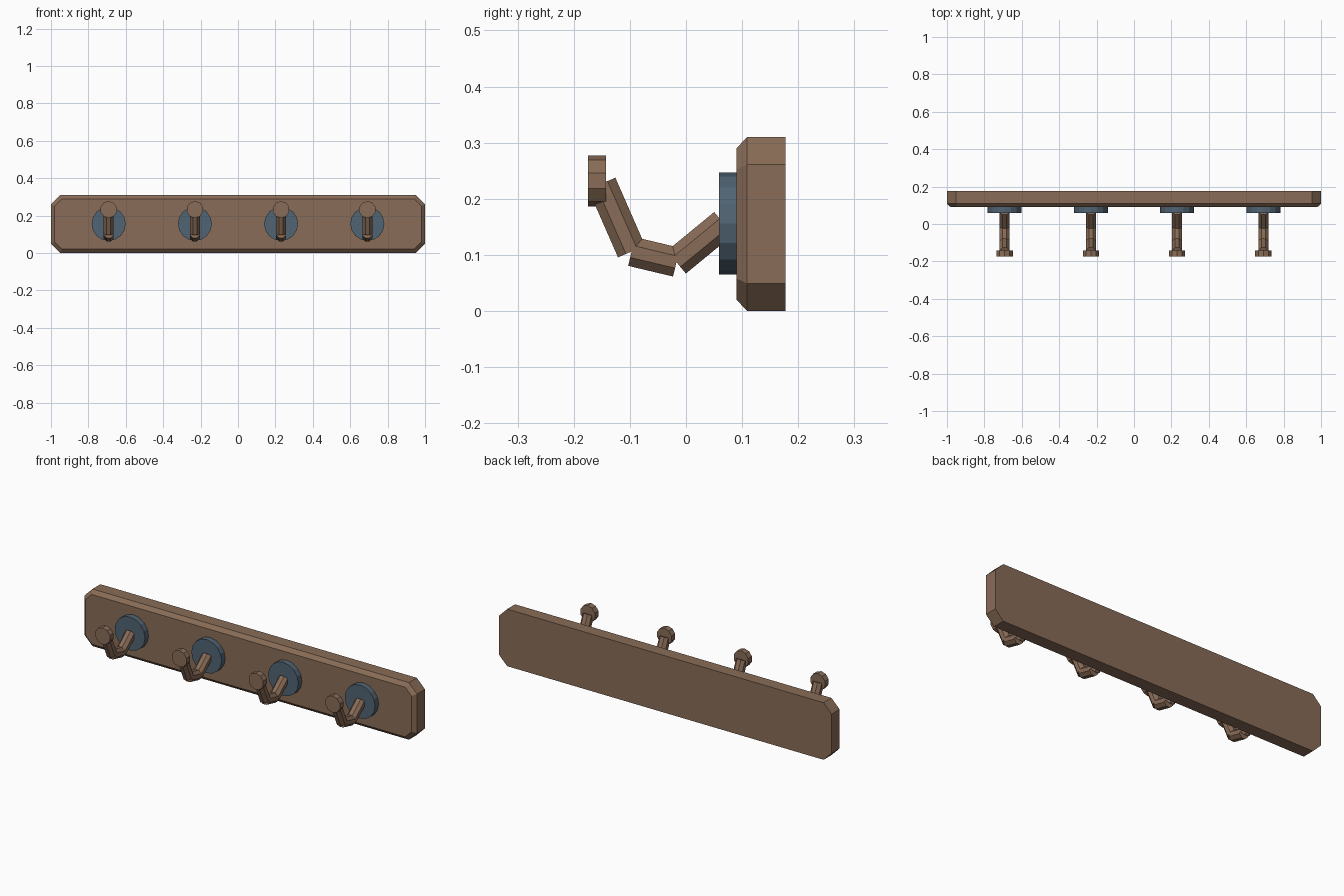
import bpy
import bmesh
import math
from mathutils import Vector, Matrix

cube = bpy.data.objects.get("Cube")
if cube:
    bpy.data.objects.remove(cube, do_unlink=True)


def make_material(name, rgb):
    mat = bpy.data.materials.new(name)
    mat.use_nodes = True
    mat.diffuse_color = (*rgb, 1)
    mat.node_tree.nodes["Principled BSDF"].inputs["Base Color"].default_value = (*rgb, 1)
    return mat


wood = make_material("brown wood", (0.25, 0.15, 0.095))
metal = make_material("slate blue metal", (0.08, 0.125, 0.17))


def add_object(name, bm, mat):
    bmesh.ops.recalc_face_normals(bm, faces=bm.faces)
    mesh = bpy.data.meshes.new(name)
    bm.to_mesh(mesh)
    bm.free()
    mesh.materials.append(mat)
    obj = bpy.data.objects.new(name, mesh)
    bpy.context.collection.objects.link(obj)
    return obj


def add_rod(name, start, end, radius, sides, mat, turn=0.0):
    """Flat-sided cylinder between two points, turned about its own axis."""
    start, end = Vector(start), Vector(end)
    axis = (end - start).normalized()
    side = Vector((1, 0, 0))
    frame = Matrix((side, axis.cross(side), axis)).transposed().to_4x4()
    place = Matrix.Translation((start + end) / 2) @ frame @ Matrix.Rotation(turn, 4, "Z")
    bm = bmesh.new()
    bmesh.ops.create_cone(bm, cap_ends=True, segments=sides, radius1=radius,
                          radius2=radius, depth=(end - start).length, matrix=place)
    return add_object(name, bm, mat)


# Backboard: clipped-corner outline with a bevelled front edge
def board_ring(bm, y, inset, clip):
    w, h = 1 - inset, 0.155 - inset
    corners = []
    for sx, sz in ((1, 1), (-1, 1), (-1, -1), (1, -1)):
        pair = [(sx * w, sz * (h - clip)), (sx * (w - clip), sz * h)]
        corners += pair if sx * sz > 0 else pair[::-1]
    return [bm.verts.new((x, y, z + 0.155)) for x, z in corners]


bm = bmesh.new()
rings = [board_ring(bm, 0.177, 0, 0.049), board_ring(bm, 0.109, 0, 0.049),
         board_ring(bm, 0.09, 0.02, 0.038)]
for a, b in zip(rings, rings[1:]):
    for i in range(len(a)):
        j = (i + 1) % len(a)
        bm.faces.new((a[i], a[j], b[j], b[i]))
bm.faces.new(rings[0])
bm.faces.new(rings[-1])
add_object("backboard", bm, wood)

# Four hooks: round plate, three straight rods, end knob
hook_path = [(0.067, 0.156), (-0.017, 0.087), (-0.097, 0.106), (-0.15, 0.227)]
rod_names = ["hook_stem", "hook_bottom", "hook_tip"]
for n in range(4):
    x = (n - 1.5) * 0.461
    tag = f"_{n + 1}"
    add_rod("hook_plate" + tag, (x, 0.095, 0.156), (x, 0.059, 0.156), 0.091, 16, metal)
    for name, p, q in zip(rod_names, hook_path, hook_path[1:]):
        add_rod(name + tag, (x, *p), (x, *q), 0.0285, 8, wood, math.pi / 8)
    add_rod("hook_knob" + tag, (x, -0.143, 0.232), (x, -0.175, 0.232), 0.0455, 10, wood,
            math.pi / 2 * 0)
